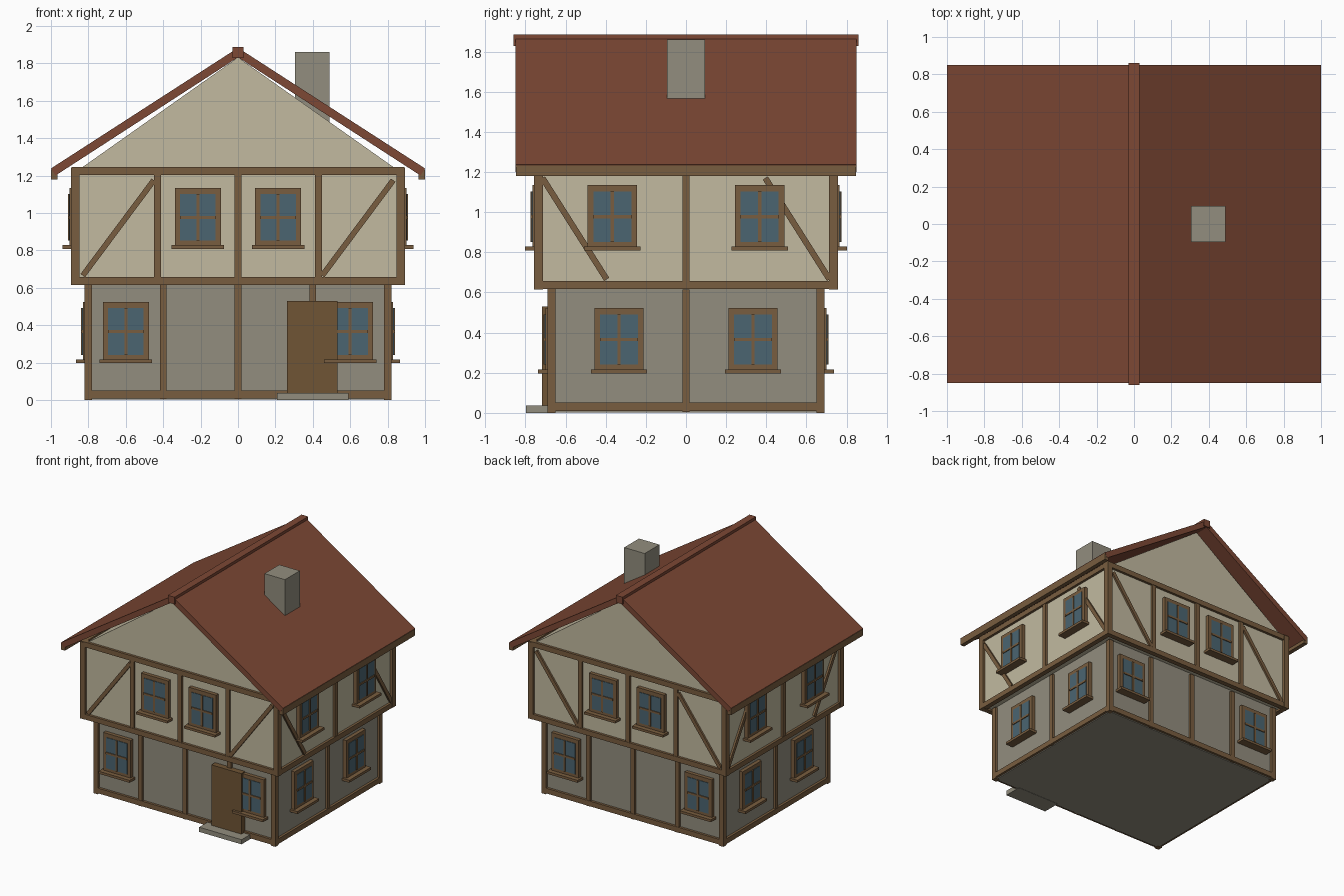
import bpy, bmesh
from math import atan2, hypot
from mathutils import Matrix, Vector

if "Cube" in bpy.data.objects:
    bpy.data.objects.remove(bpy.data.objects["Cube"], do_unlink=True)


def material(name, rgb):
    m = bpy.data.materials.new(name)
    m.use_nodes = True
    m.diffuse_color = (*rgb, 1)
    m.node_tree.nodes["Principled BSDF"].inputs["Base Color"].default_value = (*rgb, 1)
    return m


PLASTER = material("cream plaster", (0.54, 0.49, 0.35))
STONE = material("grey stone", (0.29, 0.27, 0.21))
WOOD = material("brown timber", (0.19, 0.11, 0.05))
DOOR = material("door wood", (0.16, 0.09, 0.035))
TILE = material("red roof tile", (0.205, 0.065, 0.035))
GLASS = material("blue glass", (0.07, 0.13, 0.165))


def finish(name, bm, mat):
    bmesh.ops.recalc_face_normals(bm, faces=bm.faces)
    mesh = bpy.data.meshes.new(name)
    bm.to_mesh(mesh)
    bm.free()
    mesh.materials.append(mat)
    ob = bpy.data.objects.new(name, mesh)
    bpy.context.scene.collection.objects.link(ob)
    return ob


def add_box(bm, center, size, rot=Matrix.Identity(4)):
    m = Matrix.Translation(center) @ rot @ Matrix.Diagonal((*size, 1))
    bmesh.ops.create_cube(bm, size=1, matrix=m)


def span_box(name, lo, hi, mat):
    lo, hi = Vector(lo), Vector(hi)
    bm = bmesh.new()
    add_box(bm, (lo + hi) / 2, hi - lo)
    return finish(name, bm, mat)


def extrude_profile(name, pts, half, mat):
    """Extrude an x,z profile along y."""
    bm = bmesh.new()
    face = bm.faces.new([bm.verts.new((x, -half, z)) for x, z in pts])
    new = bmesh.ops.extrude_face_region(bm, geom=[face])["geom"]
    bmesh.ops.translate(bm, vec=(0, 2 * half, 0),
                        verts=[v for v in new if isinstance(v, bmesh.types.BMVert)])
    return finish(name, bm, mat)


class Wall:
    """Places boxes on a wall by position along it, height and depth outward."""

    def __init__(self, name, axis, sign, plane):
        self.name, self.axis, self.sign, self.plane = name, axis, sign, plane

    def box(self, bm, u, z, width, height, d0, d1, angle=0):
        d = self.sign * (self.plane + (d0 + d1) / 2)
        if self.axis == "x":
            add_box(bm, (u, d, z), (width, d1 - d0, height), Matrix.Rotation(-angle, 4, "Y"))
        else:
            add_box(bm, (d, u, z), (d1 - d0, width, height), Matrix.Rotation(angle, 4, "X"))

    def window(self, label, u, z):
        name = f"{self.name}_{label}_window"
        bm = bmesh.new()
        self.box(bm, u, z, 0.246, 0.325, -0.01, 0.03)
        self.box(bm, u, z - 0.154, 0.28, 0.02, -0.01, 0.067)
        self.box(bm, u, z + 0.005, 0.016, 0.25, 0.02, 0.04)
        self.box(bm, u, z + 0.005, 0.19, 0.016, 0.02, 0.04)
        finish(name + "_frame", bm, WOOD)
        bm = bmesh.new()
        self.box(bm, u, z + 0.005, 0.19, 0.25, 0.027, 0.034)
        finish(name + "_glass", bm, GLASS)

    def brace(self, bm, u0, z0, u1, z1):
        self.box(bm, (u0 + u1) / 2, (z0 + z1) / 2, hypot(u1 - u0, z1 - z0), 0.03,
                 -0.015, 0.015, atan2(z1 - z0, u1 - u0))


# Storey bodies, the upper one overhanging
span_box("ground_floor_walls", (-0.8, -0.67, 0.002), (0.8, 0.67, 0.63), STONE)
span_box("upper_floor_walls", (-0.87, -0.735, 0.632), (0.87, 0.735, 1.225), PLASTER)
extrude_profile("gable", [(-0.86, 1.225), (0.86, 1.225), (0, 1.832)], 0.735, PLASTER)

# Timber framing, braces and windows for each storey
STOREYS = [
    # name, half x, half y, post bottom, post top, rail heights, front post, timber width
    ("ground", 0.80, 0.67, 0.0, 0.62, [0.03], 0.4, 0.04),
    ("upper", 0.87, 0.735, 0.615, 1.24, [0.637, 1.225], 0.43, 0.044),
]
for storey, hx, hy, z0, z1, rails, post, t in STOREYS:
    bm = bmesh.new()
    for sx in (-1, 1):
        for sy in (-1, 1):
            add_box(bm, (sx * hx, sy * hy, (z0 + z1) / 2), (t, t, z1 - z0))
    finish(storey + "_corner_posts", bm, WOOD)

    for side, axis, sign in (("front", "x", -1), ("back", "x", 1),
                             ("left", "y", 1), ("right", "y", -1)):
        along_x = axis == "x"
        half = hx if along_x else hy
        wall = Wall(f"{storey}_{side}", axis, sign, hy if along_x else hx)

        bm = bmesh.new()
        for u in ((-post, 0, post) if along_x else (0,)):
            wall.box(bm, u, (z0 + z1) / 2, 0.036, z1 - z0 - 0.01, -0.017, 0.017)
        for z in rails:
            wall.box(bm, 0, z, 2 * half + t - 0.002, 0.042, -0.02, 0.02)
        finish(wall.name + "_beams", bm, WOOD)

        if storey == "upper":
            bm = bmesh.new()
            for s in (-1, 1):
                if along_x:
                    wall.brace(bm, s * 0.64 - 0.19, 0.665, s * 0.64 + 0.19, 1.175)
                else:
                    wall.brace(bm, s * 0.555 - 0.16, 1.17, s * 0.555 + 0.16, 0.665)
            finish(wall.name + "_braces", bm, WOOD)

        if storey == "ground":
            offset, height = (0.6 if along_x else 0.334), 0.361
        else:
            offset, height = (0.215 if along_x else 0.367), 0.972
        wall.window("first", -offset, height)
        wall.window("second", offset, height)

# Door and doorstep
span_box("door", (0.262, -0.718, 0.035), (0.533, -0.66, 0.53), DOOR)
span_box("doorstep", (0.208, -0.797, 0), (0.59, -0.65, 0.038), STONE)

# Roof slopes, eave boards, ridge
for s, side in ((1, "left"), (-1, "right")):
    extrude_profile(side + "_roof_slope",
                    [(0, 1.883), (s, 1.238), (s * 0.976, 1.2), (0, 1.832)], 0.85, TILE)
    x0, x1 = sorted((s * 0.965, s * 0.999))
    span_box(side + "_eave_board", (x0, -0.848, 1.18), (x1, 0.848, 1.233), WOOD)
span_box("roof_ridge", (-0.03, -0.86, 1.828), (0.03, 0.86, 1.886), TILE)

# Chimney
span_box("chimney", (0.305, -0.095, 1.4), (0.49, 0.095, 1.86), STONE)
